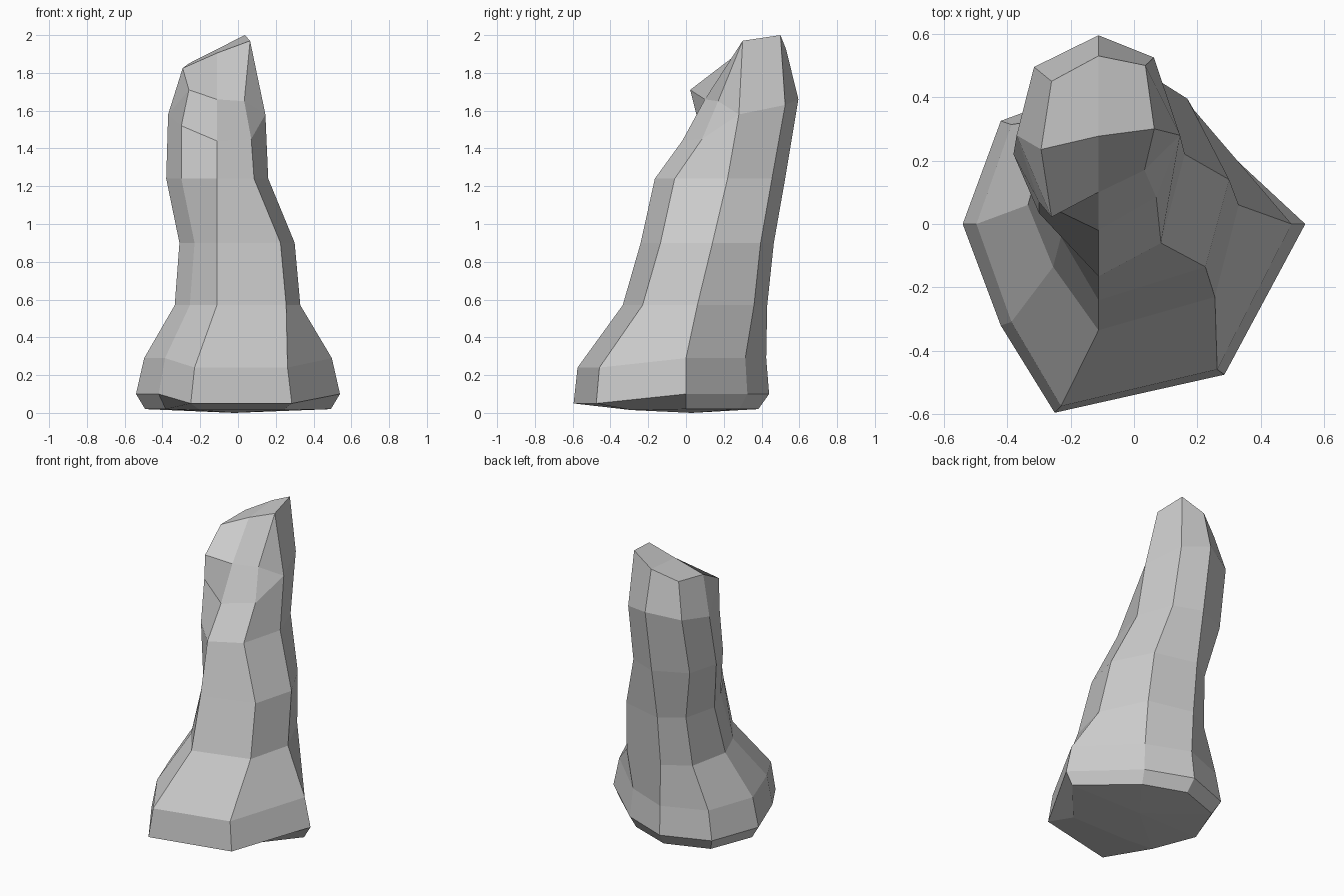
import bpy, bmesh
from mathutils import Vector

if "Cube" in bpy.data.objects:
    bpy.data.objects.remove(bpy.data.objects["Cube"])

AXIS = -0.112   # x of the front and back ridges

# Flared foot outline: right, back right, back, back left, left, front left, front, front right
FOOT = [(.54, 0), (.19, .325), (AXIS, .44), (-.42, .325),
        (-.54, 0), (-.42, -.32), (-.25, -.595), (.285, -.475)]


def foot_ring(sx, sy, z, drop):
    """Scaled foot outline; the two front corners sit lower by drop."""
    return [(x * sx, y * sy, z - drop * (i in (6, 7))) for i, (x, y) in enumerate(FOOT)]


def shaft_ring(z, left, right, front, mid, back):
    """Eight-sided shaft section from its extents."""
    xr = AXIS + (right - AXIS) * .68
    return [(right, mid, z), (xr, back - .07, z), (AXIS, back, z), (left + .055, back - .1, z),
            (left, mid, z), (left + .08, front + .2, z), (AXIS, front, z), (right - .075, front + .105, z)]


# Underside, foot and leaning shaft
under = foot_ring(.91, .87, .02, .01)
under[6], under[7] = (-.2, -.29, .015), (.24, -.29, .015)
rings = [under,
         foot_ring(1, 1, .1, .05),
         foot_ring(.92, .965, .29, .05),
         shaft_ring(.57, -.335, .33, -.335, .06, .43),
         shaft_ring(.9, -.31, .30, -.24, .14, .465),
         shaft_ring(1.24, -.38, .16, -.165, .22, .525)]

# Head section with uneven heights, then the jutting brow on the front
head = shaft_ring(1.58, -.37, .145, -.02, .28, .595)
for i, z in ((1, 1.63), (2, 1.66), (3, 1.62), (5, 1.52), (6, 1.44), (7, 1.45)):
    head[i] = (*head[i][:2], z)
head[5] = (-.30, .07, 1.52)
brow = head[:5] + [(-.26, .022, 1.71), (AXIS, .10, 1.66), (.033, .17, 1.65)]

# Slanted top; its front corners are shared by neighbouring columns
tl, tr = (-.293, .235, 1.825), (.064, .30, 1.97)
top = [tr, (.036, .5, 2.0), (AXIS, .53, 1.925), (-.26, .45, 1.85),
       tl, tl, (AXIS, .277, 1.905), tr]
rings += [head, brow, top]

# Loft all rings, skipping collapsed corners
bm = bmesh.new()
cache = {}


def vert(p):
    key = tuple(round(c, 4) for c in p)
    if key not in cache:
        cache[key] = bm.verts.new(key)
    return cache[key]


def face(points):
    vs = list(dict.fromkeys(vert(p) for p in points))
    if len(vs) > 2:
        bm.faces.new(vs)


for lo, hi in zip(rings, rings[1:]):
    for i in range(8):
        j = (i + 1) % 8
        face((lo[i], lo[j], hi[j], hi[i]))

# Caps: shallow fan below, two slanted halves above
for i in range(8):
    face((under[(i + 1) % 8], under[i], (-.02, .03, 0)))
face((top[0], top[1], top[2], top[6]))
face((top[6], top[2], top[3], top[4]))

bmesh.ops.recalc_face_normals(bm, faces=bm.faces)
mesh = bpy.data.meshes.new("rock_pillar")
bm.to_mesh(mesh)
bm.free()
bpy.context.collection.objects.link(bpy.data.objects.new("rock_pillar", mesh))
